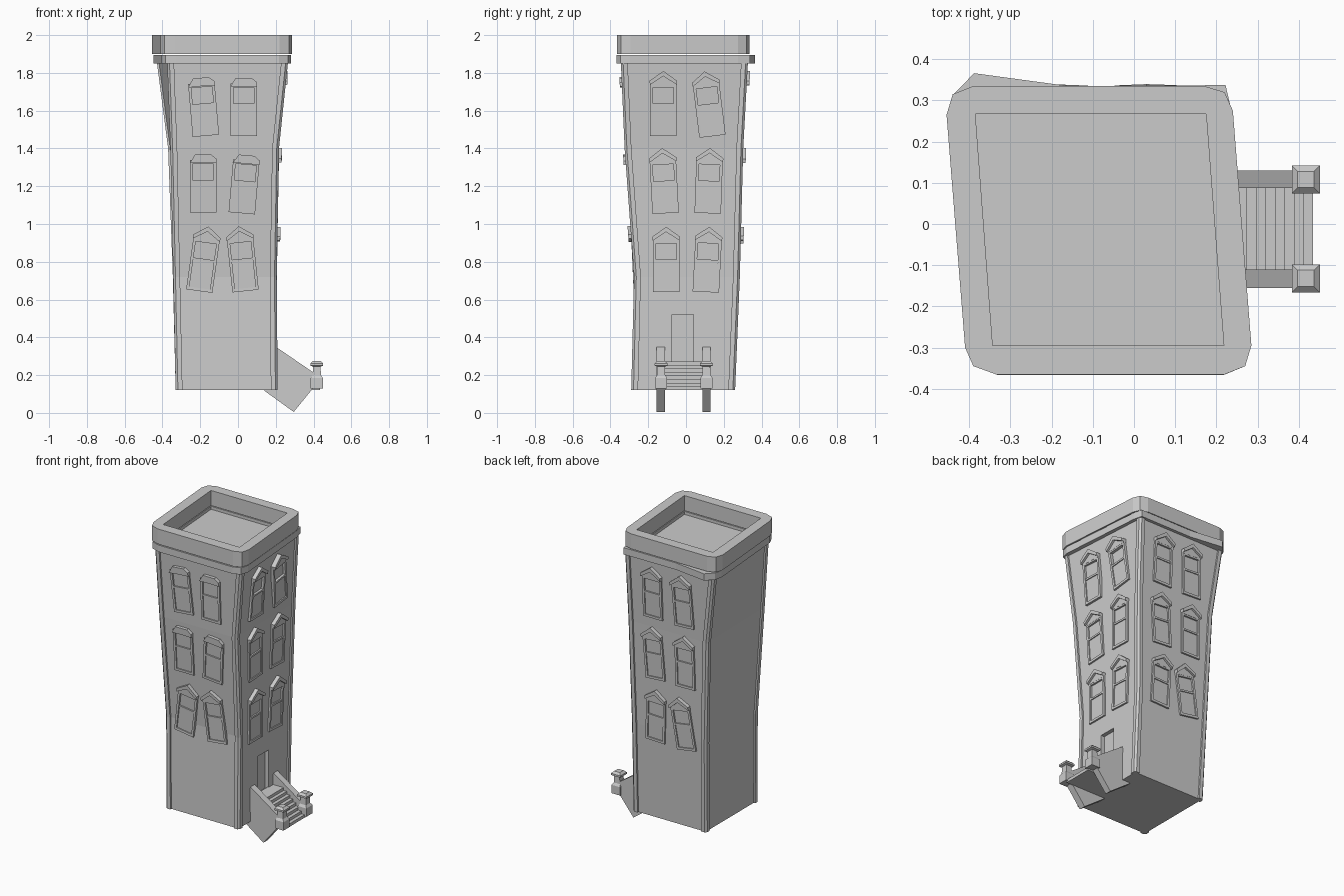
import bpy, math
from mathutils import Vector

if "Cube" in bpy.data.objects:
    bpy.data.objects.remove(bpy.data.objects["Cube"])

INSET = 0.011  # walls sit this far behind the corner pilasters

# Corner positions (front-left, front-right, back-right, back-left) by height
RINGS = [
    (0.12, [(-.33, -.29), (.21, -.29), (.21, .26), (-.33, .26)]),
    (0.72, [(-.343, -.275), (.205, -.275), (.205, .285), (-.345, .285)]),
    (1.40, [(-.358, -.325), (.217, -.325), (.218, .303), (-.37, .303)]),
    (1.86, [(-.375, -.345), (.265, -.345), (.225, .328), (-.43, .325)]),
]


def make(name, verts, faces):
    me = bpy.data.meshes.new(name)
    me.from_pydata([tuple(v) for v in verts], [], faces)
    ob = bpy.data.objects.new(name, me)
    bpy.context.collection.objects.link(ob)
    return ob


def loft(rings):
    """Vertices and faces of a capped stack of equal-length CCW rings."""
    n = len(rings[0])
    verts = [p for r in rings for p in r]
    faces = [tuple(reversed(range(n))), tuple(range((len(rings) - 1) * n, len(rings) * n))]
    for k in range(len(rings) - 1):
        for i in range(n):
            j = (i + 1) % n
            faces.append((k * n + i, k * n + j, (k + 1) * n + j, (k + 1) * n + i))
    return verts, faces


def flat_ring(poly, z):
    return [Vector((x, y, z)) for x, y in poly]


def cut(ob, cutter):
    cutter.hide_render = True
    cutter.hide_viewport = False
    m = ob.modifiers.new("cut", 'BOOLEAN')
    m.operation, m.solver, m.object = 'DIFFERENCE', 'EXACT', cutter
    bpy.context.view_layer.objects.active = ob
    bpy.ops.object.modifier_apply(modifier=m.name)


def join_parts(name, parts):
    verts, faces = [], []
    for v, f in parts:
        b = len(verts)
        verts += v
        faces += [tuple(i + b for i in q) for q in f]
    return make(name, verts, faces)


# Tower body with stepped corner pilasters
w, c = 0.036, 0.012
PROFILE = [(INSET, w), (0, w), (0, c), (c, 0), (w, 0), (w, INSET)]
SIGNS = [(-1, -1), (1, -1), (1, 1), (-1, 1)]
body_rings = []
for z, corners in RINGS:
    ring = []
    for k, ((cx, cy), (sx, sy)) in enumerate(zip(corners, SIGNS)):
        prof = PROFILE if k % 2 == 0 else PROFILE[::-1]
        ring += [Vector((cx - sx * a, cy - sy * b, z)) for a, b in prof]
    body_rings.append(ring)
tower = make("tower_body", *loft(body_rings))

# Cornice and parapet, with the sunken roof cut out
PARAPET = [(-.41, -.30), (-.39, -.345), (-.335, -.365), (.22, -.365), (.27, -.345), (.285, -.295),
           (.24, .275), (.22, .32), (.17, .335), (-.39, .335), (-.44, .315), (-.455, .265)]
CORNICE = [(x * .985, y * 1.005) for x, y in PARAPET]
CORNICE[7], CORNICE[9], CORNICE[10] = (.222, .338), (-.388, .366), (-.435, .318)
CORNICE.insert(9, (-.16, .335))
cornice = make("cornice", *loft([flat_ring(CORNICE, 1.85), flat_ring(CORNICE, 1.895)]))
parapet = make("parapet", *loft([flat_ring(PARAPET, 1.9), flat_ring(PARAPET, 2.0)]))
ROOF = [(-.343, -.295), (.218, -.295), (.175, .267), (-.385, .267)]
roof_cutter = make("roof_cutter", *loft([flat_ring(ROOF, 1.875), flat_ring(ROOF, 2.1)]))
for ob in (cornice, parapet):
    cut(ob, roof_cutter)
bpy.data.objects.remove(roof_cutter)

# Door recess
DOOR = [(.17, -.075), (.3, -.075), (.3, .04), (.17, .04)]
door_cutter = make("door_cutter", *loft([flat_ring(DOOR, .26), flat_ring(DOOR, .52)]))
cut(tower, door_cutter)
bpy.data.objects.remove(door_cutter)


def corner_at(k, z):
    for (z0, a), (z1, b) in zip(RINGS, RINGS[1:]):
        if z <= z1:
            break
    return Vector(a[k]).lerp(Vector(b[k]), (z - z0) / (z1 - z0))


def on_wall(side, u, z, out):
    """Point on a wall: u runs to the viewer's right, out is away from the wall."""
    a, b = corner_at(side, z), corner_at((side + 1) % 4, z)
    axis, sgn = [(0, 1), (1, 1), (0, -1)][side]
    p = a.lerp(b, (sgn * u - a[axis]) / (b[axis] - a[axis]))
    n = Vector([(0, -1), (1, 0), (0, 1)][side])
    p = p + n * (out - INSET)
    return Vector((p.x, p.y, z))


def rect(u0, u1, v0, v1):
    return [(u0, v0), (u1, v0), (u1, v1), (u0, v1)]


def window(name, side, u, z, lean, hood):
    ca, sa = math.cos(math.radians(lean)), math.sin(math.radians(lean))

    def slab(poly, top):
        return loft([[on_wall(side, u + a * ca - b * sa, z + a * sa + b * ca, o) for a, b in poly]
                     for o in (-.012, top)])
    if hood == "peak":
        head = [(-.071, .272), (0, .318), (.071, .272), (.073, .293), (0, .345), (-.073, .293)]
    else:
        head = [(-.071, .262), (0, .264), (.071, .262), (.071, .285), (.042, .308), (-.042, .308)]
    parts = [slab(rect(-.07, -.055, 0, .28), .011), slab(rect(.055, .07, 0, .28), .011),
             slab(rect(-.055, .055, 0, .016), .011), slab(rect(-.055, .055, .16, .172), .010),
             slab(rect(-.055, .055, .258, .274), .011), slab(rect(-.055, .055, .016, .16), .004)]
    if hood == "peak":
        parts.append(slab([(-.07, .268), (.07, .268), (.07, .29), (0, .335), (-.07, .29)], .012))
    parts.append(slab(head, .026 if hood == "peak" else .022))
    join_parts(name, parts)


# Crooked windows on three sides: (u, sill height, lean in degrees)
WINDOWS = {
    "front": (0, [(-.205, .645, -8), (.04, .645, 6), (-.185, 1.06, 0), (.02, 1.057, -5),
                  (-.17, 1.467, 5), (.03, 1.465, 0)]),
    "right": (1, [(-.105, .64, 0), (.105, .64, -3), (-.108, 1.057, 3), (.115, 1.057, -2),
                  (-.12, 1.465, 0), (.14, 1.465, 7)]),
    "back": (2, [(-.03, .64, -2), (.20, .64, 9), (-.02, 1.057, 4), (.20, 1.057, 1),
                 (-.03, 1.465, 0), (.20, 1.465, 3)]),
}
for label, (side, items) in WINDOWS.items():
    for i, (u, z, lean) in enumerate(items):
        hood = "flat" if label == "front" and i > 1 else "peak"
        window(f"{label}_window_{i + 1}", side, u, z, lean, hood)


def side_prism(name, poly, y0, y1):
    """Extrude an x-z outline along y."""
    return make(name, *loft([[Vector((x, y, z)) for x, z in poly] for y in (y1, y0)]))


# Stair stringers
STRINGER = [(.14, .117), (.295, .005), (.405, .14), (.405, .21), (.20, .35)]
side_prism("stringer_front", STRINGER, -.155, -.11)
side_prism("stringer_back", STRINGER, .087, .13)

# Steps
steps = [(.19, .12), (.435, .12)]
x, z = .435, .14
for i in range(8):
    steps += [(x, z), (x - .023, z)]
    x, z = x - .023, z + .019
steps[-1] = (.19, z - .019)
side_prism("steps", steps, -.112, .089)

# Newel posts: square sections stacked by height
POST = [(.13, .032), (.185, .032), (.2, .022), (.245, .020), (.25, .034), (.262, .034), (.275, .02)]
for name, cy in (("newel_front", -.132), ("newel_back", .108)):
    make(name, *loft([flat_ring([(.417 + sx * h, cy + sy * h) for sx, sy in SIGNS], z) for z, h in POST]))
